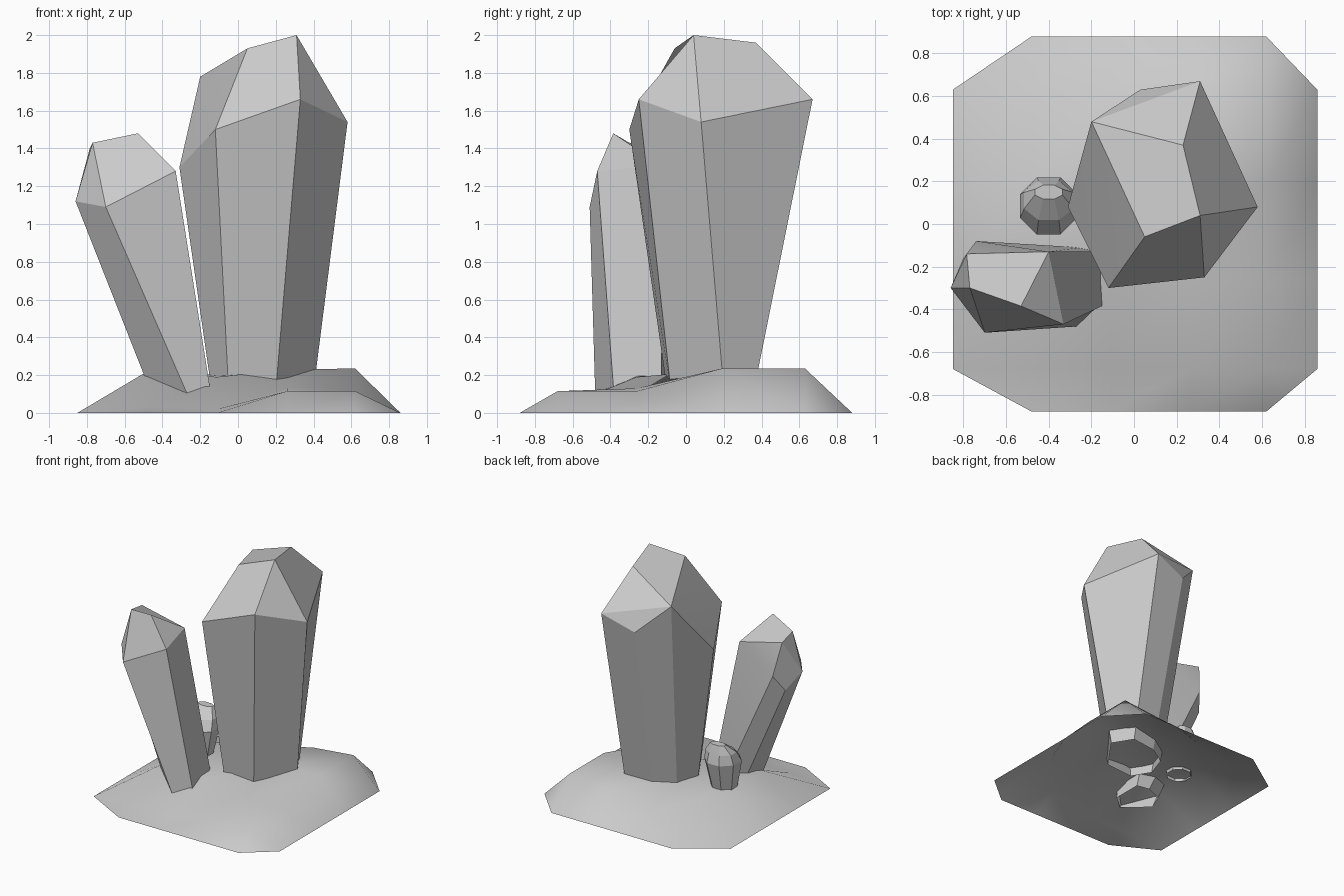
import bpy, bmesh
from math import cos, sin, tau

if "Cube" in bpy.data.objects:
    bpy.data.objects.remove(bpy.data.objects["Cube"])


def make_object(name, verts, faces, smooth_angle):
    mesh = bpy.data.meshes.new(name)
    mesh.from_pydata(verts, [], faces)
    bm = bmesh.new()
    bm.from_mesh(mesh)
    bmesh.ops.recalc_face_normals(bm, faces=bm.faces)
    # these shells are open below, so orient them by their highest face
    bm.normal_update()
    top = max(bm.faces, key=lambda f: f.calc_center_median().z)
    if top.normal.z < 0:
        bmesh.ops.reverse_faces(bm, faces=bm.faces)
    bm.to_mesh(mesh)
    bm.free()
    obj = bpy.data.objects.new(name, mesh)
    bpy.context.collection.objects.link(obj)
    bpy.ops.object.select_all(action='DESELECT')
    obj.select_set(True)
    bpy.context.view_layer.objects.active = obj
    bpy.ops.object.shade_smooth_by_angle(angle=smooth_angle)
    return obj


def crystal(name, shoulder, tips, base, base_z, cap, sides=None):
    """Flaring prism: shoulder ring and tips form the cap, base is an open ring."""
    sides = sides or list(range(len(shoulder)))
    n, start = len(sides), len(shoulder) + len(tips)
    verts = shoulder + tips + [(x, y, base_z) for x, y in base]
    walls = [(sides[i], sides[(i + 1) % n], start + (i + 1) % n, start + i)
             for i in range(n)]
    return make_object(name, verts, cap + walls, 0.3)


# Rock mound: grid with its four corners cut off, heights for inner points
xs = [-0.85, -0.48, -0.11, 0.26, 0.62, 0.86]
ys = [-0.88, -0.68, -0.26, 0.19, 0.63, 0.88]
heights = [[0.03, 0.02, 0.115, 0.115],
           [0.22, 0.19, 0.13, 0.115],
           [0.20, 0.20, 0.23, 0.235],
           [0.06, 0.12, 0.20, 0.235]]
verts, index = [], {}
for j, y in enumerate(ys):
    for i, x in enumerate(xs):
        if i in (0, 5) and j in (0, 5):
            continue
        inner = 0 < i < 5 and 0 < j < 5
        index[i, j] = len(verts)
        verts.append((x, y, heights[j - 1][i - 1] if inner else 0))
faces = []
for j in range(5):
    for i in range(5):
        cell = [(i, j), (i + 1, j), (i + 1, j + 1), (i, j + 1)]
        faces.append([index[c] for c in cell if c in index])
make_object("rock_mound", verts, faces, 1.1)

# Tall crystal
crystal("tall_crystal",
        [(-0.12, -0.30, 1.50), (0.33, -0.25, 1.66), (0.58, 0.08, 1.54),
         (0.31, 0.67, 1.66), (0.03, 0.63, 1.56), (-0.20, 0.48, 1.78),
         (-0.31, 0.08, 1.30)],
        [(0.31, 0.04, 2.0), (0.23, 0.37, 1.96), (0.05, -0.06, 1.93)],
        [(-0.05, -0.10), (0.20, -0.08), (0.40, 0.20), (0.30, 0.36),
         (0.08, 0.33), (-0.08, 0.23), (-0.14, 0.05)], 0.12,
        [(0, 1, 7, 9), (1, 2, 7), (2, 3, 8, 7), (3, 5, 8), (3, 4, 5),
         (9, 7, 8, 5), (0, 9, 5), (0, 5, 6)])

# Leaning crystal
crystal("leaning_crystal",
        [(-0.86, -0.30, 1.12), (-0.70, -0.51, 1.09), (-0.33, -0.47, 1.28),
         (-0.40, -0.13, 1.31), (-0.74, -0.08, 1.13), (-0.80, -0.16, 1.00)],
        [(-0.53, -0.385, 1.48), (-0.77, -0.30, 1.43), (-0.785, -0.14, 1.40)],
        [(-0.45, -0.31), (-0.26, -0.48), (-0.14, -0.38), (-0.14, -0.13),
         (-0.25, -0.11), (-0.39, -0.17)], 0.08,
        [(0, 1, 7), (1, 2, 6, 7), (2, 3, 6), (3, 8, 7, 6), (3, 4, 8),
         (4, 5, 0, 8), (0, 7, 8)],
        [0, 1, 2, 3, 4, 5])

# Small crystal: eight-sided rings (radius, y scale, y centre, height), ridge at the back
rings = [(0.10, 1, 0.07, 0.18), (0.145, 1, 0.085, 0.42),
         (0.125, 0.8, 0.11, 0.50), (0.07, 0.5, 0.15, 0.57)]
verts = [(-0.40 + r * cos(tau * (k + 0.5) / 8), cy + r * sy * sin(tau * (k + 0.5) / 8), z)
         for r, sy, cy, z in rings for k in range(8)]
faces = [(8 * s + k, 8 * s + (k + 1) % 8, 8 * s + 8 + (k + 1) % 8, 8 * s + 8 + k)
         for s in range(3) for k in range(8)]
faces.append(tuple(range(24, 32)))
make_object("small_crystal", verts, faces, 0.15)
